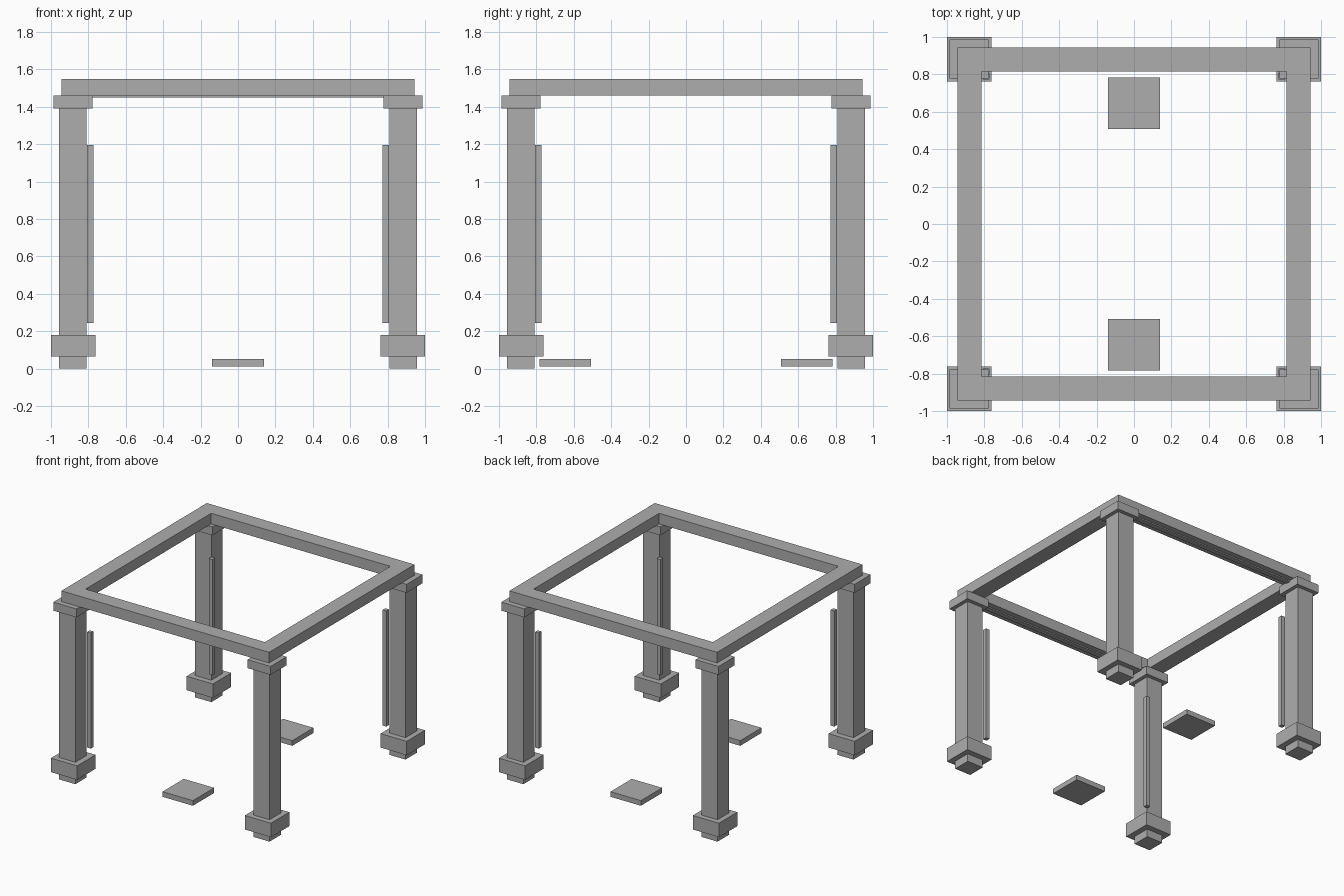
import bpy
import bmesh
from mathutils import Matrix, Vector

cube = bpy.data.objects.get("Cube")
if cube:
    bpy.data.objects.remove(cube, do_unlink=True)

# One plain grey for the whole frame
GREY = (0.42, 0.42, 0.42, 1.0)
grey = bpy.data.materials.new("stone_grey")
grey.use_nodes = True
grey.diffuse_color = GREY
grey.node_tree.nodes["Principled BSDF"].inputs["Base Color"].default_value = GREY


def box(name, low, high, mirror=(False, False)):
    """Box between two corners, optionally mirrored across x and y."""
    low, high = Vector(low), Vector(high)
    bm = bmesh.new()
    bmesh.ops.create_cube(
        bm, size=1,
        matrix=Matrix.Translation((low + high) / 2) @ Matrix.Diagonal((*(high - low), 1)))
    mesh = bpy.data.meshes.new(name)
    bm.to_mesh(mesh)
    bm.free()
    mesh.materials.append(grey)
    obj = bpy.data.objects.new(name, mesh)
    bpy.context.collection.objects.link(obj)
    if any(mirror):
        mod = obj.modifiers.new("mirror", 'MIRROR')
        mod.use_axis = (*mirror, False)
        mod.use_mirror_merge = False
    return obj


def corner_box(name, inner, outer, bottom, top):
    """Square upright block repeated at the four corners."""
    return box(name, (inner, inner, bottom), (outer, outer, top), (True, True))


# Four posts with collars, capitals and slim inner corner rods
corner_box("posts", 0.809, 0.956, 0.0, 1.42)
corner_box("base_collars", 0.762, 1.0, 0.065, 0.18)
corner_box("capitals", 0.778, 0.987, 1.39, 1.46)
corner_box("corner_rods", 0.773, 0.807, 0.245, 1.195)

# Top frame
OUT, IN = 0.944, 0.815
box("front_back_beams", (-OUT, IN, 1.46), (OUT, OUT, 1.548), (False, True))
box("side_beams", (IN, -IN, 1.46), (OUT, IN, 1.548), (True, False))

# Thin strips under the front and back beams
box("beam_strips", (-0.78, 0.86, 1.45), (0.78, 0.9, 1.461), (False, True))

# Floor slabs near the front and back
box("floor_slabs", (-0.138, 0.507, 0.01), (0.138, 0.783, 0.052), (False, True))
